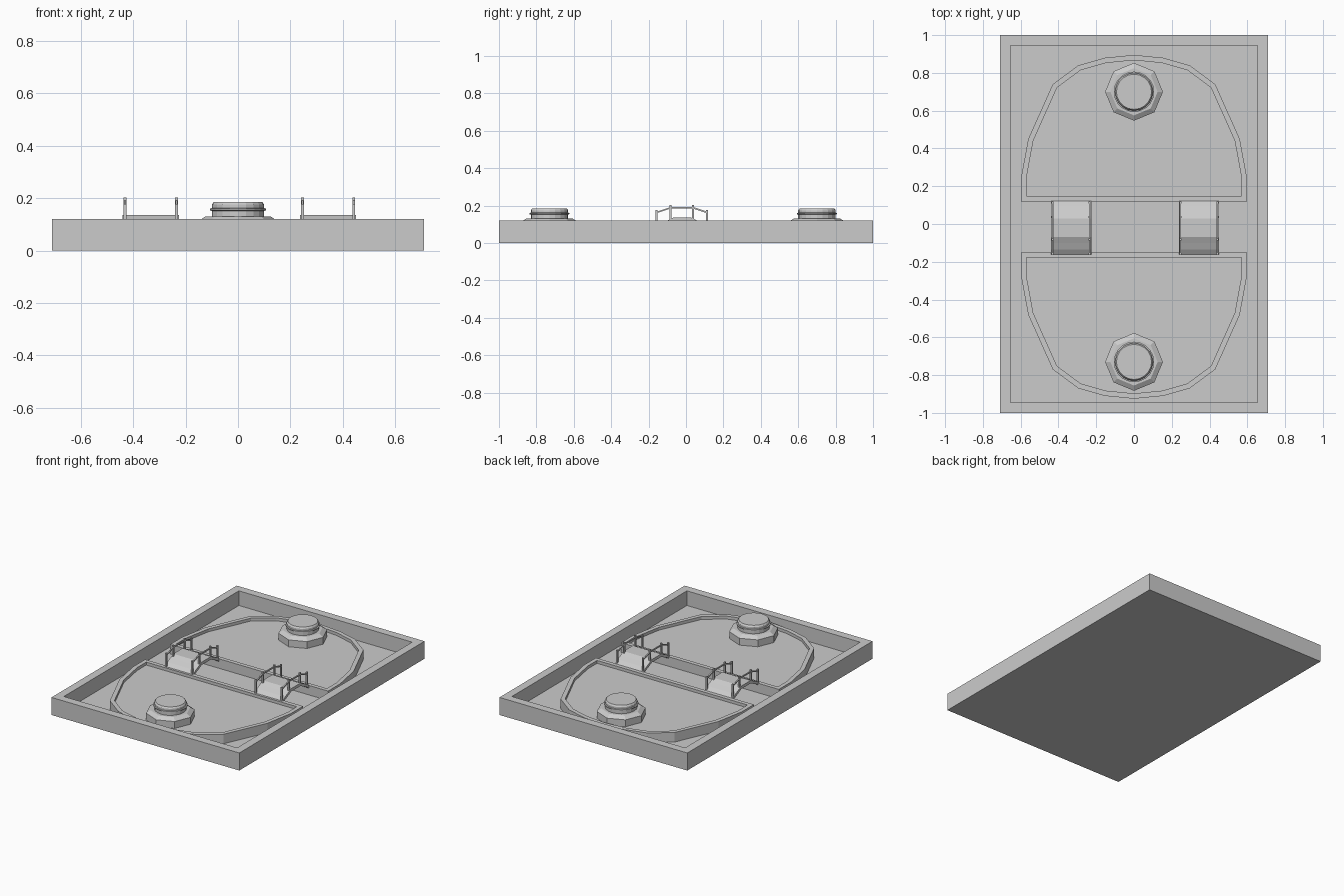
import bpy, bmesh, math
from mathutils import Vector

if "Cube" in bpy.data.objects:
    bpy.data.objects.remove(bpy.data.objects["Cube"])

MID_Y = -0.015      # the two islands mirror about this line


def finish(name, bm):
    bmesh.ops.recalc_face_normals(bm, faces=bm.faces)
    me = bpy.data.meshes.new(name)
    bm.to_mesh(me)
    bm.free()
    ob = bpy.data.objects.new(name, me)
    bpy.context.collection.objects.link(ob)
    return ob


def rimmed_slab(name, outline, z0, z1, rim, floor):
    """Extruded outline whose top is inset by rim and sunk to floor."""
    bm = bmesh.new()
    face = bm.faces.new([bm.verts.new((x, y, z0)) for x, y in outline])
    ext = bmesh.ops.extrude_face_region(bm, geom=[face], use_keep_orig=True)
    top = next(g for g in ext["geom"] if isinstance(g, bmesh.types.BMFace))
    for v in top.verts:
        v.co.z = z1
    bmesh.ops.recalc_face_normals(bm, faces=bm.faces)
    bmesh.ops.inset_region(bm, faces=[top], thickness=rim, use_even_offset=True)
    sunk = bmesh.ops.extrude_face_region(bm, geom=[top])
    for v in [g for g in sunk["geom"] if isinstance(g, bmesh.types.BMVert)]:
        v.co.z = floor
    if top.is_valid:
        bmesh.ops.delete(bm, geom=[top], context='FACES_ONLY')
    return finish(name, bm)


def lathe(name, profile, sides, y):
    """Closed turned solid from (radius, z) points."""
    bm = bmesh.new()
    rings = []
    for r, z in profile:
        rings.append([bm.verts.new((r * math.cos(2 * math.pi * i / sides),
                                    y + r * math.sin(2 * math.pi * i / sides), z))
                      for i in range(sides)])
    for a, b in zip(rings, rings[1:]):
        for i in range(sides):
            j = (i + 1) % sides
            bm.faces.new((a[i], a[j], b[j], b[i]))
    bm.faces.new(rings[0])
    bm.faces.new(rings[-1])
    return finish(name, bm)


def beam(bm, a, b, w):
    """Square bar between two points in the yz plane."""
    a, b = Vector(a), Vector(b)
    d = (b - a).normalized()
    side = Vector((1, 0, 0)) * w / 2
    up = d.cross(Vector((1, 0, 0))) * w / 2
    ends = [[bm.verts.new(p + s * side + t * up)
             for s, t in ((-1, -1), (1, -1), (1, 1), (-1, 1))] for p in (a, b)]
    bm.faces.new(ends[0])
    bm.faces.new(ends[1])
    for i in range(4):
        j = (i + 1) % 4
        bm.faces.new((ends[0][i], ends[0][j], ends[1][j], ends[1][i]))


# open tray
rimmed_slab("tray", [(-.71, -1), (.71, -1), (.71, 1), (-.71, 1)], 0, .12, .055, .02)

# two rounded islands, each with a pedestal
half = [(.597, .135), (.597, .265), (.56, .465), (.43, .755), (.295, .855), (.155, .895)]
for label, s in (("north", 1), ("south", -1)):
    right = [(x, MID_Y + s * y) for x, y in half]
    outline = right + [(0, MID_Y + s * .91)] + [(-x, y) for x, y in reversed(right)]
    rimmed_slab(label + "_island", outline, .015, .085, .028, .065)
    y = MID_Y + s * .715
    lathe(label + "_pedestal_base", [(.153, .06), (.153, .112), (.125, .13)], 8, y)
    lathe(label + "_pedestal_drum", [(.1, .125), (.1, .152), (.107, .154), (.107, .16),
                                     (.1, .162), (.1, .175), (.093, .185)], 20, y)

# two arched footbridges with railings
arch = [(-.145, .083), (-.115, .104), (-.08, .12), (-.05, .135),
        (.05, .135), (.08, .12), (.115, .104), (.145, .083)]
posts = [(-.138, .085, .177), (-.063, .12, .202), (.058, .12, .202), (.133, .085, .177)]
for label, cx in (("left", -.333), ("right", .344)):
    bm = bmesh.new()
    section = arch + [(y, z - .02) for y, z in reversed(arch)]
    face = bm.faces.new([bm.verts.new((cx - .107, MID_Y - .005 + y, z)) for y, z in section])
    ext = bmesh.ops.extrude_face_region(bm, geom=[face], use_keep_orig=True)
    bmesh.ops.translate(bm, vec=(.214, 0, 0),
                        verts=[g for g in ext["geom"] if isinstance(g, bmesh.types.BMVert)])
    finish(label + "_bridge_deck", bm)

    bm = bmesh.new()
    for x in (cx - .098, cx + .098):
        for y, z0, z1 in posts:
            beam(bm, (x, y + MID_Y - .005, z0), (x, y + MID_Y - .005, z1), .011)
        for (y0, _, t0), (y1, _, t1) in zip(posts, posts[1:]):
            beam(bm, (x, y0 + MID_Y - .005, t0 - .014), (x, y1 + MID_Y - .005, t1 - .014), .008)
    finish(label + "_bridge_railings", bm)
